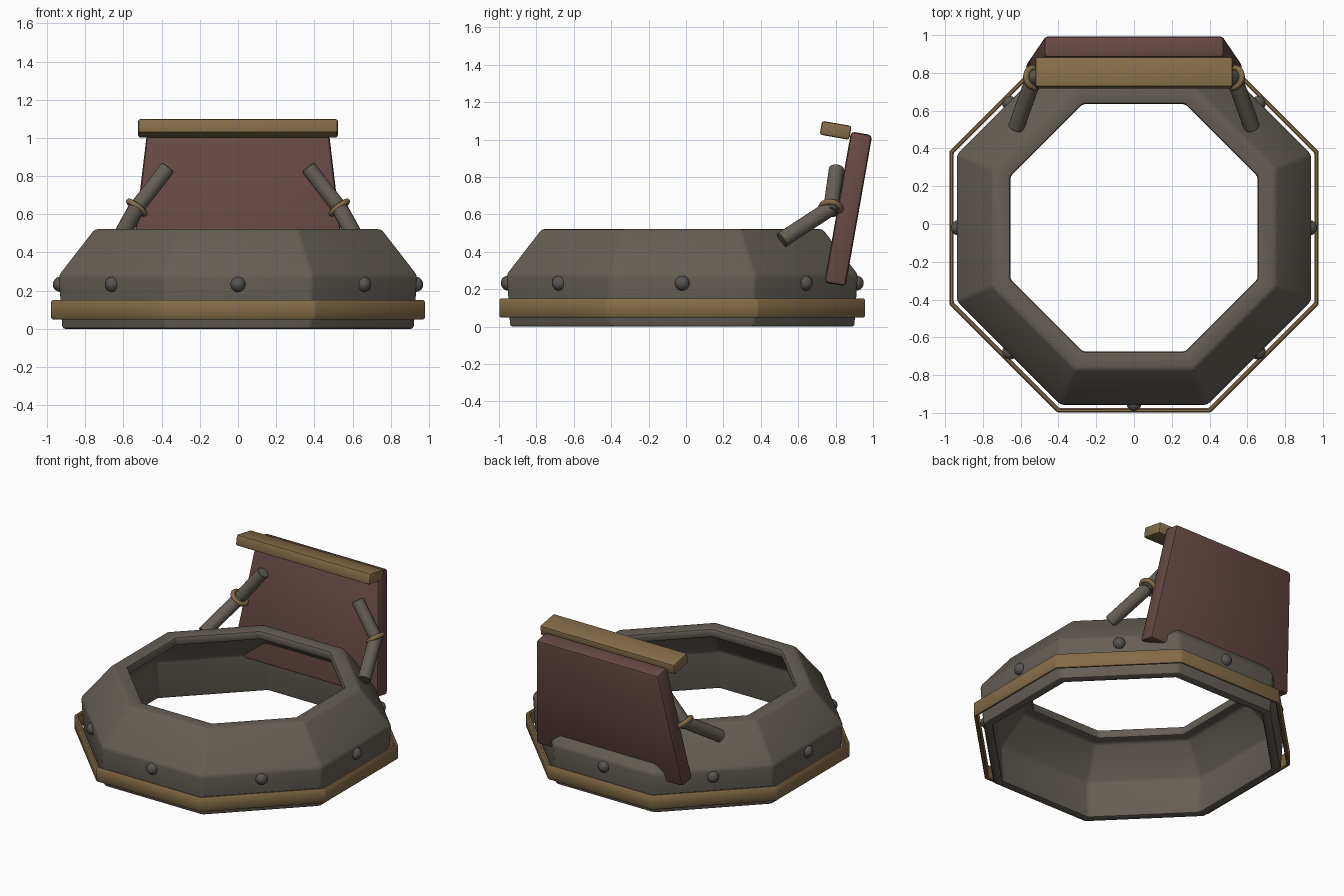
import bpy, bmesh, math
from mathutils import Vector

if "Cube" in bpy.data.objects:
    bpy.data.objects.remove(bpy.data.objects["Cube"])

CY = -0.02  # centre of the octagonal ring along y


def material(name, rgb):
    m = bpy.data.materials.new(name)
    m.diffuse_color = (*rgb, 1)
    m.use_nodes = True
    m.node_tree.nodes["Principled BSDF"].inputs["Base Color"].default_value = m.diffuse_color
    return m


STONE = material("grey brown", (0.130, 0.112, 0.092))
BOLT = material("dark grey", (0.095, 0.090, 0.083))
TAN = material("tan", (0.235, 0.150, 0.065))
RED = material("dull red", (0.130, 0.064, 0.056))


def finish(obj, mat, bevel=0.0, segments=2, angle=35):
    """Colour, bevel and smooth an object."""
    obj.data.materials.clear()
    obj.data.materials.append(mat)
    bpy.ops.object.select_all(action='DESELECT')
    obj.select_set(True)
    bpy.context.view_layer.objects.active = obj
    if bevel:
        b = obj.modifiers.new("bevel", 'BEVEL')
        b.width, b.segments = bevel, segments
        b.limit_method, b.angle_limit = 'ANGLE', math.radians(25)
        bpy.ops.object.modifier_apply(modifier=b.name)
    bpy.ops.object.shade_smooth_by_angle(angle=math.radians(angle))


def mesh_object(name, bm):
    bmesh.ops.recalc_face_normals(bm, faces=bm.faces)
    me = bpy.data.meshes.new(name)
    bm.to_mesh(me)
    bm.free()
    obj = bpy.data.objects.new(name, me)
    bpy.context.collection.objects.link(obj)
    return obj


def octagon_ring(name, profile):
    """Sweep a closed (apothem, z) profile round an octagon."""
    bm = bmesh.new()
    k = 1 / math.cos(math.pi / 8)
    rings = []
    for i in range(8):
        a = math.pi / 8 + i * math.pi / 4
        rings.append([bm.verts.new((r * k * math.cos(a), CY + r * k * math.sin(a), z))
                      for r, z in profile])
    n = len(profile)
    for i in range(8):
        p, q = rings[i], rings[(i + 1) % 8]
        for j in range(n):
            bm.faces.new((p[j], q[j], q[(j + 1) % n], p[(j + 1) % n]))
    return mesh_object(name, bm)


def rod(name, a, b, radius):
    a, b = Vector(a), Vector(b)
    bpy.ops.mesh.primitive_cylinder_add(vertices=20, radius=radius, depth=(b - a).length,
                                        location=(a + b) / 2)
    obj = bpy.context.object
    obj.name = name
    obj.rotation_euler = (b - a).to_track_quat('Z', 'Y').to_euler()
    finish(obj, STONE, 0.004, 1)


# Hollow octagonal body with an inward-sloping shoulder
body = octagon_ring("body_shell", [
    (0.92, 0.0), (0.938, 0.28), (0.75, 0.522), (0.655, 0.522),
    (0.655, 0.46), (0.72, 0.46), (0.875, 0.26), (0.86, 0.0)])
finish(body, STONE, 0.015)

# Thin band standing just clear of the body
band = octagon_ring("lower_band", [(0.978, 0.05), (0.978, 0.15), (0.955, 0.15), (0.955, 0.05)])
finish(band, TAN, 0.006, 1)

# Bolts in the middle of each side
for i in range(8):
    a = i * math.pi / 4
    bpy.ops.mesh.primitive_uv_sphere_add(
        segments=16, ring_count=10, radius=0.04,
        location=(0.93 * math.cos(a), CY + 0.93 * math.sin(a), 0.233))
    bpy.context.object.name = f"bolt_{i + 1}"
    finish(bpy.context.object, BOLT)

# Tapered back plate, leaning backwards
bm = bmesh.new()
bmesh.ops.create_cube(bm, size=1)
for v in bm.verts:
    half = 0.475 if v.co.z > 0 else 0.572
    v.co = (math.copysign(half, v.co.x), v.co.y * 0.115, v.co.z * 0.82)
plate = mesh_object("back_plate", bm)
plate.location = (0, 0.868, 0.63)
plate.rotation_euler.x = math.radians(-10)
finish(plate, RED, 0.02)

# Padded bar along the top of the plate
bpy.ops.mesh.primitive_cube_add(size=1, location=(0, 0.8, 1.05))
bar = bpy.context.object
bar.name = "top_bar"
bar.scale = (1.045, 0.16, 0.075)
bpy.ops.object.transform_apply(location=False, rotation=False, scale=True)
bar.rotation_euler.x = math.radians(-10)
finish(bar, TAN, 0.012)

# Bent struts with a collar at each elbow
for side, s in (("left", -1), ("right", 1)):
    elbow = Vector((s * 0.53, 0.775, 0.635))
    low = Vector((s * 0.625, 0.51, 0.462))
    high = Vector((s * 0.367, 0.805, 0.845))
    up = (high - elbow).normalized()
    rod(f"{side}_lower_strut", low, elbow + (elbow - low) * 0.06, 0.043)
    rod(f"{side}_upper_strut", elbow - up * 0.03, high, 0.041)
    bpy.ops.mesh.primitive_torus_add(major_radius=0.052, minor_radius=0.016,
                                     major_segments=24, minor_segments=8, location=elbow)
    collar = bpy.context.object
    collar.name = f"{side}_collar"
    collar.rotation_euler = up.to_track_quat('Z', 'Y').to_euler()
    finish(collar, TAN, angle=60)
